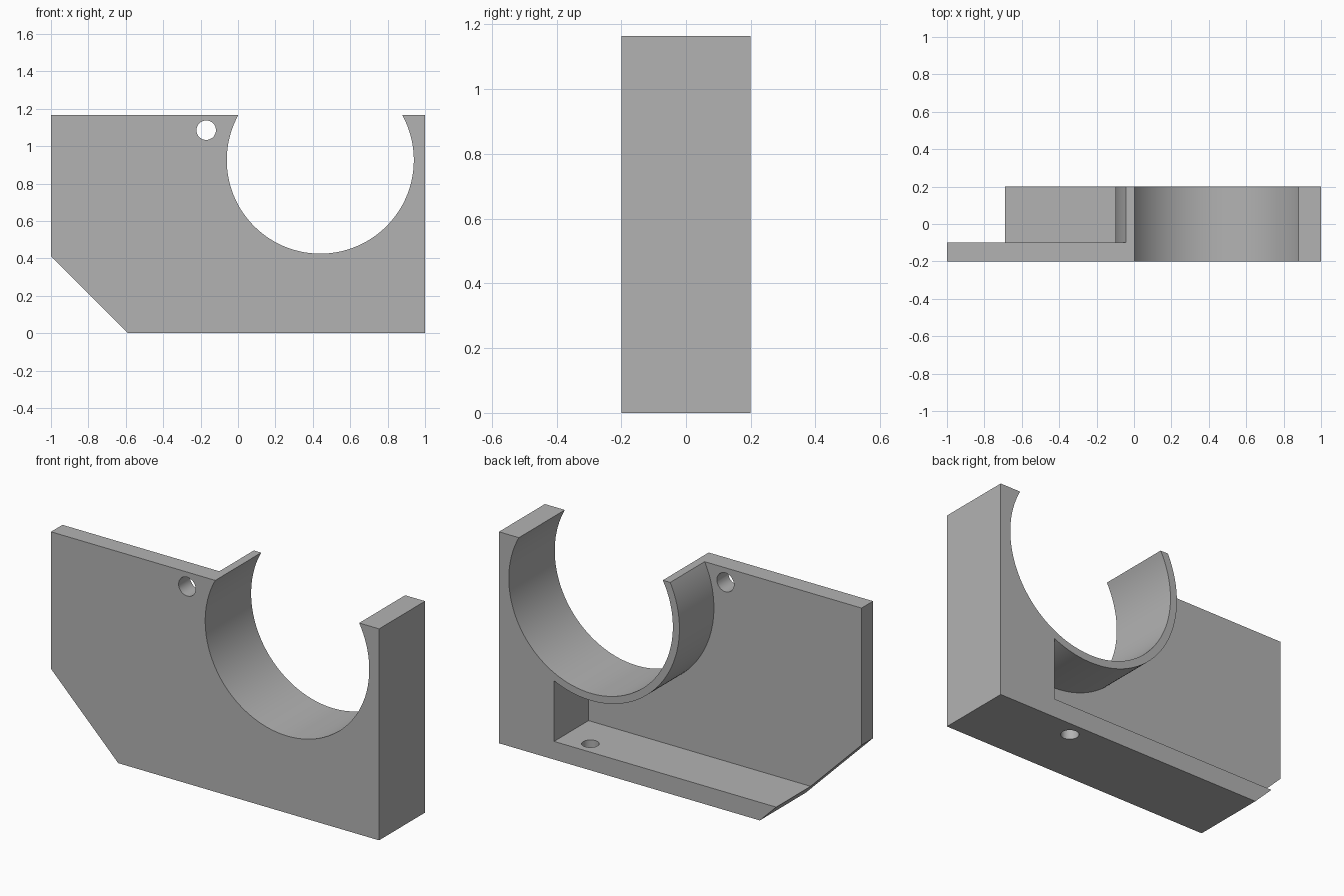
import bpy
import bmesh
from math import sin, cos, asin, acos, pi, radians

cube = bpy.data.objects.get("Cube")
if cube:
    bpy.data.objects.remove(cube, do_unlink=True)

# Main dimensions
HEIGHT = 1.165
FRONT, BACK, PLATE_BACK = -0.2, 0.2, -0.1
BORE_X, BORE_Z, BORE_R, RING_R = 0.44, 0.925, 0.5, 0.54
LEDGE, WALL_X, CHAMFER = 0.1, 0.664, 0.41

grey = bpy.data.materials.new("plain grey")
grey.use_nodes = True
colour = (0.45, 0.45, 0.45, 1)
grey.diffuse_color = colour
grey.node_tree.nodes["Principled BSDF"].inputs["Base Color"].default_value = colour


def arc(x, z, radius, start, end, steps):
    """Points along an arc in the xz plane."""
    angles = [start + (end - start) * i / steps for i in range(steps + 1)]
    return [(x + radius * cos(a), z + radius * sin(a)) for a in angles]


def prism(name, profile, low, high, upright=False):
    """Extrude an xz profile along y, or an xy profile along z when upright."""
    bm = bmesh.new()
    verts = [bm.verts.new((u, v, low) if upright else (u, low, v)) for u, v in profile]
    face = bm.faces.new(verts)
    grown = bmesh.ops.extrude_face_region(bm, geom=[face])["geom"]
    depth = high - low
    bmesh.ops.translate(bm, verts=[g for g in grown if isinstance(g, bmesh.types.BMVert)],
                        vec=(0, 0, depth) if upright else (0, depth, 0))
    bmesh.ops.recalc_face_normals(bm, faces=bm.faces)
    mesh = bpy.data.meshes.new(name)
    bm.to_mesh(mesh)
    bm.free()
    mesh.materials.append(grey)
    obj = bpy.data.objects.new(name, mesh)
    bpy.context.collection.objects.link(obj)
    return obj


# Bracket body: chamfered outline with the open round bore
rise = asin((HEIGHT - BORE_Z) / BORE_R)
bore = arc(BORE_X, BORE_Z, BORE_R, pi - rise, 2 * pi + rise, 96)
outline = [(-1, HEIGHT), *bore, (1, HEIGHT), (1, 0), (CHAMFER - 1, 0), (-1, CHAMFER)]
bracket = prism("bracket", outline, FRONT, BACK)

# Rear pocket that leaves the thin plate, ring wall, ledge and end block
wall_angle = 2 * pi - acos((WALL_X - BORE_X) / RING_R)
ring = arc(BORE_X, BORE_Z, RING_R, pi - radians(40), wall_angle, 72)
pocket = prism("pocket_cutter", [(-1.2, 1.4), (0, 1.4), *ring, (WALL_X, LEDGE), (-1.2, LEDGE)],
               PLATE_BACK, BACK + 0.1)

# Screw holes through the plate and the ledge
plate_hole = prism("plate_hole_cutter", arc(-0.17, 1.085, 0.052, 0, 2 * pi, 32)[:-1],
                   FRONT - 0.1, PLATE_BACK + 0.1)
ledge_hole = prism("ledge_hole_cutter", arc(0.5, 0.118, 0.044, 0, 2 * pi, 32)[:-1],
                   -0.1, LEDGE + 0.1, upright=True)

bpy.ops.object.select_all(action="DESELECT")
bpy.context.view_layer.objects.active = bracket
bracket.select_set(True)
for cutter in (pocket, plate_hole, ledge_hole):
    cutter.hide_render = True
    cut = bracket.modifiers.new(cutter.name, "BOOLEAN")
    cut.operation = "DIFFERENCE"
    cut.solver = "EXACT"
    cut.object = cutter
    bpy.ops.object.modifier_apply(modifier=cut.name)
    bpy.data.objects.remove(cutter, do_unlink=True)

bpy.ops.object.shade_smooth_by_angle(angle=radians(25))
